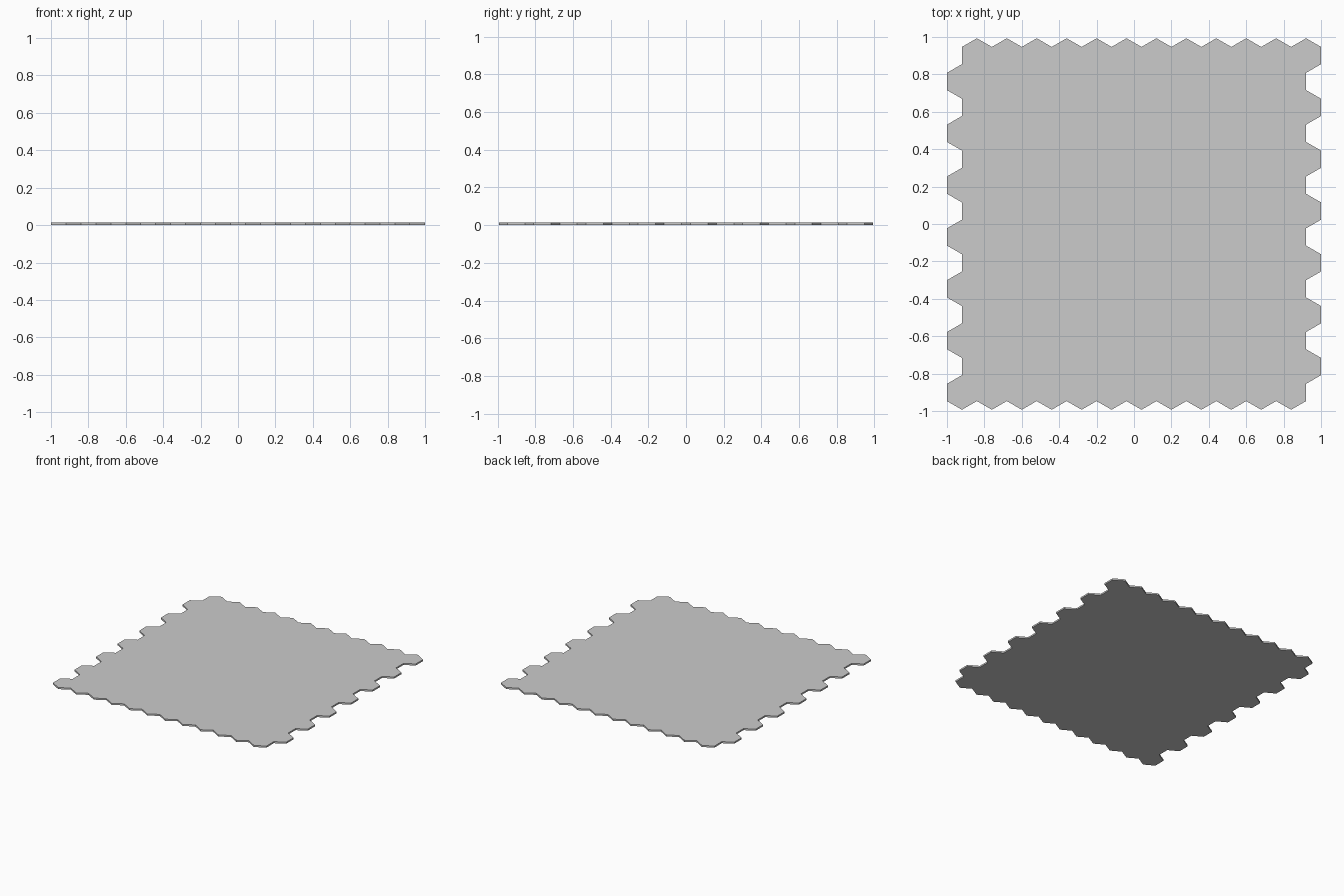
import bpy, bmesh, math

if "Cube" in bpy.data.objects:
    bpy.data.objects.remove(bpy.data.objects["Cube"])

COLS, ROWS = 12, 14
W = 2 / (COLS + 0.5)          # flat-to-flat width of one tile
R = W / math.sqrt(3)          # corner radius
THICK = 0.013

bm = bmesh.new()


def hex_tile(cx, cy):
    """One pointy-top hexagonal prism standing on z = 0."""
    rings = []
    for z in (0, THICK):
        rings.append([bm.verts.new((cx + R * math.cos(math.radians(60 * i + 30)),
                                    cy + R * math.sin(math.radians(60 * i + 30)), z))
                      for i in range(6)])
    low, high = rings
    bm.faces.new(low[::-1])
    bm.faces.new(high)
    for i in range(6):
        j = (i + 1) % 6
        bm.faces.new((low[i], low[j], high[j], high[i]))


# Staggered rows, bottom to top; odd rows shift half a tile right
for row in range(ROWS):
    y = (row - (ROWS - 1) / 2) * 1.5 * R
    for col in range(COLS):
        hex_tile(-1 + W / 2 + (col + 0.5 * (row % 2)) * W, y)

mesh = bpy.data.meshes.new("hex_tile_floor")
bm.to_mesh(mesh)
bm.free()
floor = bpy.data.objects.new("hex_tile_floor", mesh)
bpy.context.collection.objects.link(floor)
